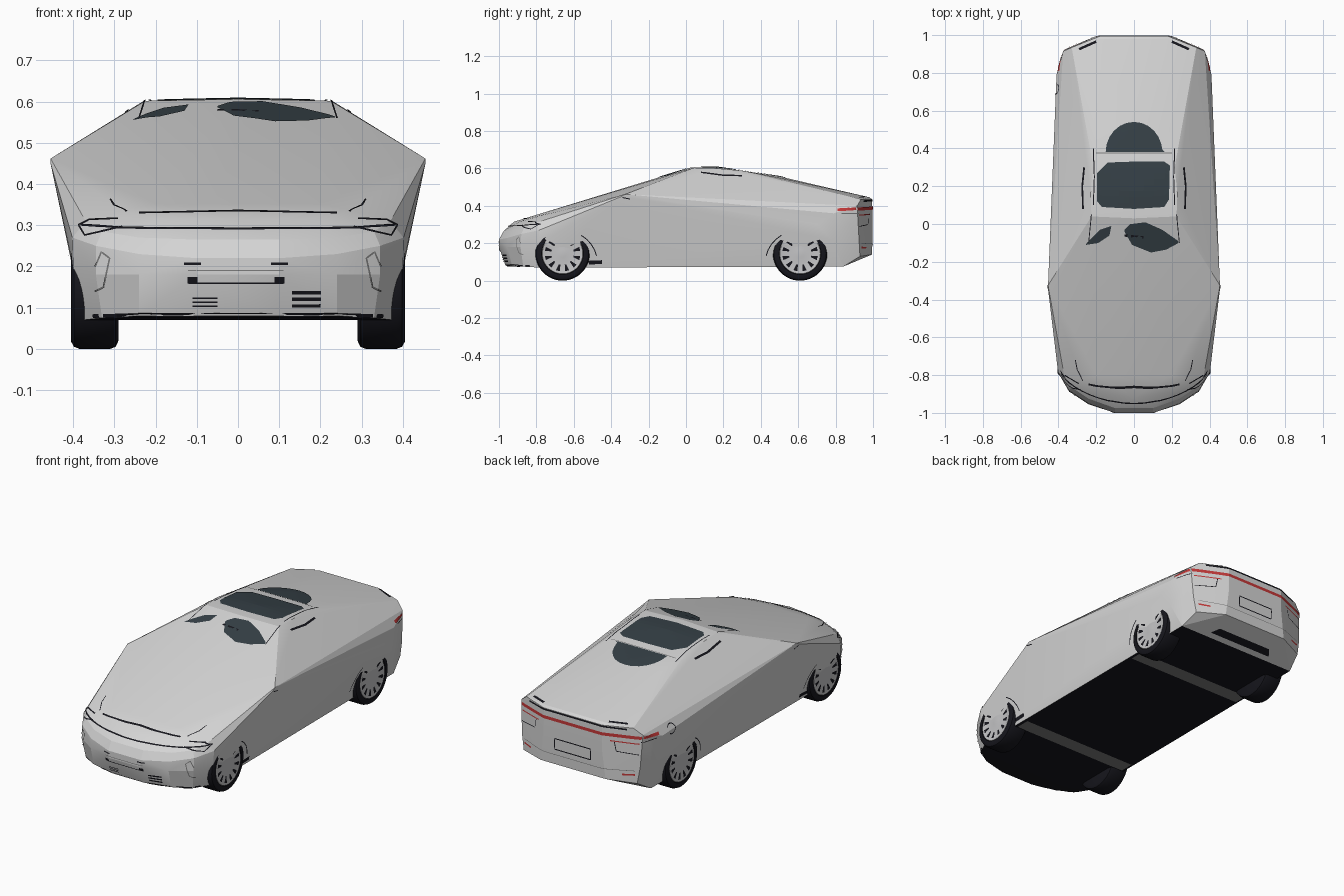
import bpy, bmesh, math
from mathutils import Vector, Matrix
from mathutils.bvhtree import BVHTree

cube = bpy.data.objects.get("Cube")
if cube:
    bpy.data.objects.remove(cube)


def material(name, r, g, b):
    m = bpy.data.materials.new(name)
    m.use_nodes = True
    m.diffuse_color = (r, g, b, 1)
    m.node_tree.nodes["Principled BSDF"].inputs["Base Color"].default_value = (r, g, b, 1)
    return m


SILVER = material("silver paint", .66, .66, .66)
BLACK = material("black rubber", .008, .008, .012)
GLASS = material("dark glass", .035, .05, .06)
RED = material("red lamp", .55, .04, .04)
GREY = material("grey panel", .2, .2, .2)
RIM = material("rim metal", .55, .55, .56)


def add(name, bm, mats, angle=None):
    mesh = bpy.data.meshes.new(name)
    bm.to_mesh(mesh)
    for m in mats:
        mesh.materials.append(m)
    ob = bpy.data.objects.new(name, mesh)
    bpy.context.collection.objects.link(ob)
    if angle:
        bpy.ops.object.select_all(action='DESELECT')
        ob.select_set(True)
        bpy.context.view_layer.objects.active = ob
        bpy.ops.object.shade_smooth_by_angle(angle=math.radians(angle))
    return ob


# Body: a taut shell stretched over the key points of one half
HALF = [
    # nose and front bumper
    (.1, -1, .18), (.1, -1, .22), (.1, -.975, .265), (.1, -.965, .08),
    (.24, -.955, .18), (.24, -.95, .23), (.24, -.925, .27), (.24, -.93, .08),
    (.345, -.885, .18), (.345, -.88, .25), (.33, -.865, .285), (.33, -.87, .075),
    (.4, -.79, .2), (.402, -.785, .27), (.375, -.78, .07),
    # bonnet edge
    (0, -.92, .315), (.2, -.89, .315), (.28, -.82, .335), (.2, -.8, .352), (.37, -.8, .31),
    # mirror tips and sills
    (.455, -.325, .462), (.455, -.345, .45), (.43, -.33, .463), (.372, .84, .075),
    # roof
    (.225, .04, .602), (.23, .16, .601), (.215, .3, .588), (0, .03, .606), (0, .17, .607),
    (.2, .5, .55), (0, .5, .557),
    # tail
    (.18, .995, .435), (.18, .98, .446), (.33, .935, .435), (.375, .915, .4), (.41, .79, .36),
    (.413, .7, .3), (.39, .87, .3), (.365, .925, .22), (.18, .998, .3), (.2, .995, .14),
    (.35, .93, .13), (.405, .78, .22),
]
shell = bmesh.new()
for x, y, z in HALF:
    for s in ((1, -1) if x else (1,)):
        shell.verts.new((s * x, y, z))
hull = bmesh.ops.convex_hull(shell, input=shell.verts)
loose = [g for g in hull["geom_interior"] + hull["geom_unused"] if isinstance(g, bmesh.types.BMVert)]
bmesh.ops.delete(shell, geom=list(set(loose)), context='VERTS')
bmesh.ops.recalc_face_normals(shell, faces=shell.faces)
for f in shell.faces:
    f.material_index = 1 if f.normal.z < -.95 else 0
add("body_shell", shell, [SILVER, BLACK], 14)
tree = BVHTree.FromBMesh(shell)

# Views from which a detail is laid on the body: start point and direction
LAY = {
    "top": lambda u, v: ((u, v, 2), (0, 0, -1)),
    "under": lambda u, v: ((u, v, -2), (0, 0, 1)),
    "front": lambda u, v: ((u, -2, v), (0, 1, 0)),
    "back": lambda u, v: ((u, 2, v), (0, -1, 0)),
    "left": lambda u, v: ((2, u, v), (-1, 0, 0)),
    "right": lambda u, v: ((-2, u, v), (1, 0, 0)),
}


def resample(pts, n):
    out = []
    for i in range(n + 1):
        t = i / n * (len(pts) - 1)
        k = min(int(t), len(pts) - 2)
        out.append(Vector(pts[k]).lerp(Vector(pts[k + 1]), t - k))
    return out


def patch(name, side, low, high, mat, n=24, rows=8, lift=.003):
    """Thin skin between two outlines, draped on the body."""
    bm = bmesh.new()
    grid = []
    for a, b in zip(resample(low, n), resample(high, n)):
        row = []
        for j in range(rows + 1):
            p = a.lerp(b, j / rows)
            o, d = LAY[side](p.x, p.y)
            hit, normal, _, _ = tree.ray_cast(Vector(o), Vector(d))
            row.append(bm.verts.new(hit + normal * lift) if hit else None)
        grid.append(row)
    for r, q in zip(grid, grid[1:]):
        for j in range(rows):
            quad = (r[j], q[j], q[j + 1], r[j + 1])
            if all(quad):
                f = bm.faces.new(quad)
                f.normal_update()
                if f.normal.dot(Vector(LAY[side](0, 0)[1])) > 0:
                    f.normal_flip()
    return add(name, bm, [mat])


def line(name, side, pts, mat=BLACK, w=.005):
    """Narrow seam following a path."""
    path = resample(pts, 6 * (len(pts) - 1))
    low, high = [], []
    for i, p in enumerate(path):
        d = path[min(i + 1, len(path) - 1)] - path[max(i - 1, 0)]
        off = Vector((-d.y, d.x)).normalized() * w / 2
        low.append(p - off)
        high.append(p + off)
    patch(name, side, low, high, mat, len(path) - 1, 1)


def flip(pts):
    return [(-u, v) for u, v in pts]


# Glass
patch("sunroof", "top", [(-.195, .12), (-.17, .09), (0, .08), (.16, .09), (.185, .13)],
      [(-.195, .27), (-.14, .325), (0, .33), (.16, .33), (.19, .31)], GLASS)
arc = [(-.15 * math.cos(math.pi * i / 12), .38 + .16 * math.sin(math.pi * i / 12)) for i in range(13)]
patch("rear_window", "top", [(-.15, .38), (.17, .38)], arc, GLASS)
patch("windscreen_left", "top", [(-.05, -.04), (-.01, -.11), (.09, -.15), (.17, -.135), (.235, -.1)],
      [(-.05, -.03), (-.02, .0), (.06, .01), (.15, -.03), (.235, -.09)], GLASS)
patch("windscreen_right", "top", [(-.255, -.11), (-.19, -.1), (-.13, -.06)],
      [(-.25, -.1), (-.18, -.03), (-.12, -.01)], GLASS)
line("windscreen_wiper", "top", [(-.05, -.06), (.05, -.07)], w=.012)
line("roof_rear_seam", "top", [(-.2, .375), (.2, .375)], GREY, .004)

# Undertray and details that sit on the underside
for y in (-.49, .45):
    patch("underside_cross_panel", "under", [(-.36, y - .04), (.36, y - .04)],
          [(-.36, y + .04), (.36, y + .04)], GREY)
patch("diffuser", "under", [(-.2, .87), (.2, .87)], [(-.17, .91), (.17, .91)], BLACK)

# Nose
line("bonnet_seam", "front", [(-.38, .3), (-.28, .292), (0, .29), (.28, .292), (.38, .3)])
line("bonnet_top_seam", "front", [(-.24, .328), (0, .333), (.24, .328)], w=.004)
line("bumper_lip", "front", [(-.35, .08), (-.18, .084), (.18, .084), (.35, .08)], w=.009)
line("number_plate_top", "front", [(-.12, .19), (.11, .19)], GREY, .003)
line("number_plate_bottom", "front", [(-.12, .16), (.11, .16)], w=.004)
for x in (-.11, .1):
    line("plate_bracket", "front", [(x - .012, .167), (x + .012, .167)], w=.016)
    line("upper_bracket", "front", [(x - .02, .207), (x + .02, .207)], w=.006)
for i in range(3):
    line("left_grille_slat", "front", [(.13, .105 + i * .016), (.2, .105 + i * .016)], w=.008)
    line("right_grille_slat", "front", [(-.11, .104 + i * .01), (-.05, .104 + i * .01)], w=.004)

for s, name in ((1, "left"), (-1, "right")):
    keep = (lambda p: p) if s > 0 else flip
    line(name + "_headlamp", "front", keep([(.28, .295), (.37, .275), (.385, .3), (.36, .312), (.29, .315)]), w=.004)
    line(name + "_bumper_vent", "front",
         keep([(.345, .14), (.325, .15), (.31, .22), (.33, .235), (.345, .2)]), GREY, .004)
    line(name + "_bonnet_side_seam", "top", keep([(.27, -.83), (.3, -.77), (.31, -.72)]), w=.004)
    # cabin edge trim
    line(name + "_roof_rail", "top", keep([(.215, .1), (.21, .25), (.215, .4)]), w=.005)
    line(name + "_window_edge", "top", keep([(.268, .08), (.272, .2), (.262, .3)]), w=.009)
    line(name + "_screen_pillar", "top", keep([(.24, -.1), (.225, .05)]), w=.004)
    # tail corners
    line(name + "_tail_gap", "top", keep([(.2, .965), (.29, .925)]), w=.013)
    line(name + "_tail_seam", "back", keep([(.24, .35), (.25, .3), (.36, .29)]), w=.004)
    line(name + "_tail_lamp_edge", "back", keep([(.22, .355), (.36, .35)]), RED, .006)
    line(name + "_reflector", "back", keep([(.28, .175), (.34, .178)]), RED, .009)
    # flanks
    line(name + "_side_lamp", name, [(.81, .378), (.92, .385)], RED, .014)
    line(name + "_side_lamp_gap", name, [(.83, .36), (.92, .36)], w=.004)
    line(name + "_front_flank_vent", name, [(-.52, .097), (-.45, .1)], w=.02)
    line(name + "_mirror_seam", name, [(-.34, .445), (-.3, .437)], w=.005)
    for y in (-.66, .61):
        edge = -1 if y > 0 else 1
        line(name + "_arch_seam", name, [(y + edge * .185 * math.cos(a * .2), .1 + .17 * math.sin(a * .2))
                                         for a in range(1, 6)], w=.005)
# fuel flap on the right flank
line("fuel_flap", "right", [(.715 + .028 * math.cos(a * .5), .37 + .026 * math.sin(a * .5))
                            for a in range(1, 12)], w=.005)

# Tail
line("tail_lamp_bar", "back", [(-.37, .383), (-.18, .388), (.18, .388), (.37, .383)], RED, .017)
line("spoiler_gap", "back", [(-.3, .425), (-.15, .43), (.15, .43), (.3, .425)], w=.009)
line("tail_plate_frame", "back", [(-.11, .225), (.11, .225), (.11, .285), (-.11, .285), (-.11, .225)], w=.006)
line("tail_bumper_seam", "back", [(-.34, .2), (-.15, .195), (.15, .195), (.34, .2)], GREY, .003)


def lathe(name, profile, mat, place, steps=48):
    """Turn a (x, radius) profile around the axle."""
    bm = bmesh.new()
    vs = [bm.verts.new((x, 0, r)) for x, r in profile]
    es = [bm.edges.new(p) for p in zip(vs, vs[1:])]
    bmesh.ops.spin(bm, geom=vs + es, axis=(1, 0, 0), cent=(0, 0, 0), angle=math.tau, steps=steps)
    bmesh.ops.remove_doubles(bm, verts=bm.verts, dist=.0002)
    bmesh.ops.recalc_face_normals(bm, faces=bm.faces)
    bm.transform(place)
    if place.determinant() < 0:
        bmesh.ops.reverse_faces(bm, faces=bm.faces)
    add(name, bm, [mat], 35)


# Wheels
for s, side in ((1, "left"), (-1, "right")):
    for y, end in ((-.66, "front"), (.61, "rear")):
        place = Matrix.Translation((0, y, .145)) @ Matrix.Diagonal((s, 1, 1, 1))
        label = end + "_" + side
        lathe(label + "_tyre", [(.29, .0), (.29, .125), (.297, .14), (.31, .145), (.385, .145), (.398, .14),
                                (.405, .128), (.404, .112), (.39, .108)], BLACK, place)
        lathe(label + "_rim", [(.39, .112), (.402, .108), (.4, .1), (.396, .05), (.4, .02), (.4, 0)], RIM, place)
        slots = bmesh.new()
        for i in range(12):
            turn = Matrix.Rotation(math.tau * (i + .5) / 12, 4, 'X')
            quad = [(.4, -.004, .06), (.4, .004, .06), (.403, .011, .095), (.403, -.011, .095)]
            slots.faces.new([slots.verts.new(place @ turn @ Vector(p)) for p in quad])
        add(label + "_rim_slots", slots, [BLACK])
